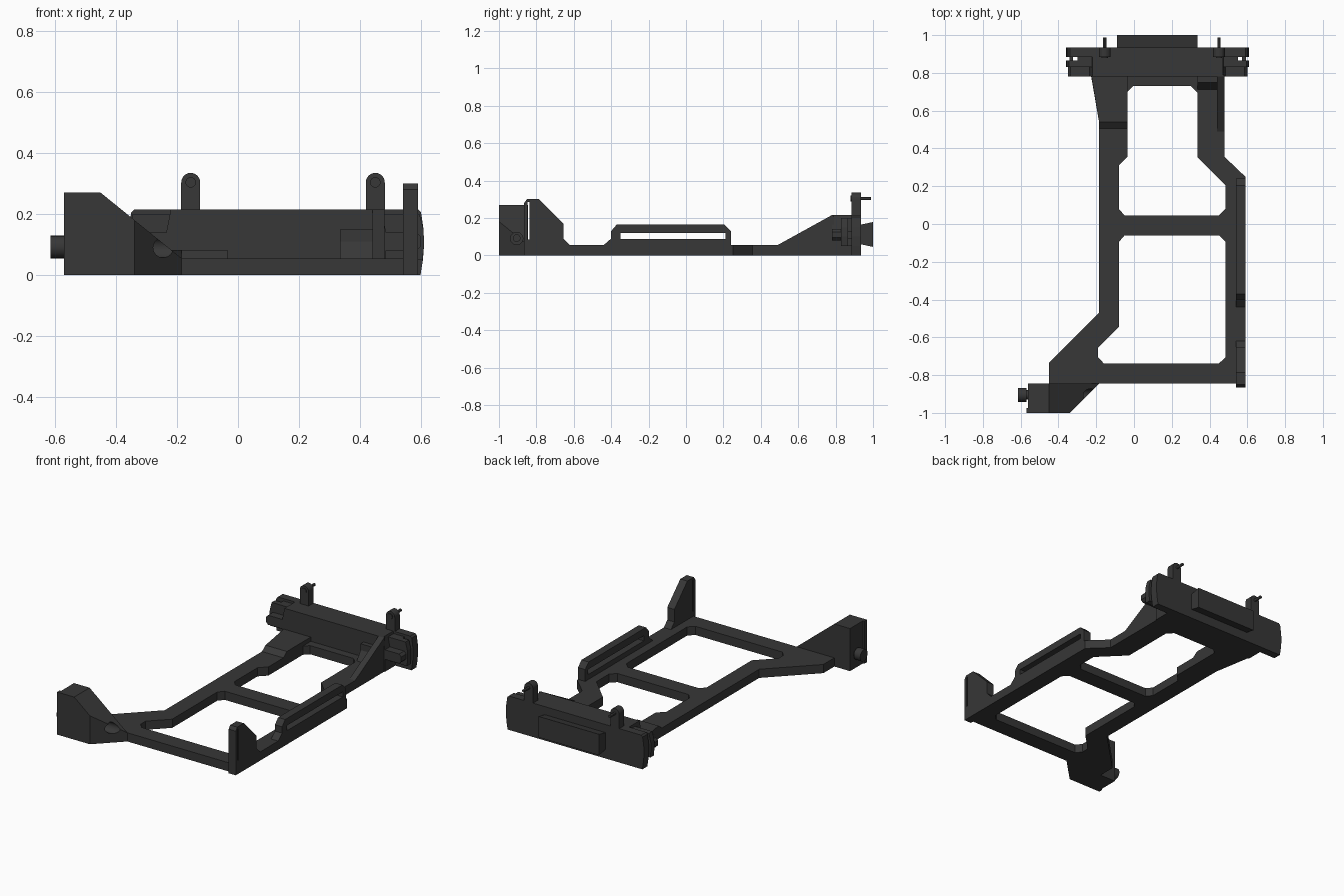
import bpy, bmesh, math
from mathutils import Vector

mat = bpy.data.materials.new("dark_grey")
mat.diffuse_color = (0.038, 0.038, 0.038, 1)
CX = 0.125  # symmetry centre of the rear bar


def prism(name, pts, axis, a, b):
    """Extrude a 2D profile along an axis: z uses (x,y), x uses (y,z), y uses (x,z)."""
    put = {'z': lambda u, v, w: (u, v, w), 'x': lambda u, v, w: (w, u, v),
           'y': lambda u, v, w: (u, w, v)}[axis]
    bm = bmesh.new()
    face = bm.faces.new([bm.verts.new(put(u, v, a)) for u, v in pts])
    ext = bmesh.ops.extrude_face_region(bm, geom=[face])
    verts = [g for g in ext['geom'] if isinstance(g, bmesh.types.BMVert)]
    bmesh.ops.translate(bm, verts=verts, vec=Vector(put(0, 0, b - a)))
    bmesh.ops.recalc_face_normals(bm, faces=bm.faces)
    me = bpy.data.meshes.new(name)
    bm.to_mesh(me)
    bm.free()
    ob = bpy.data.objects.new(name, me)
    bpy.context.collection.objects.link(ob)
    me.materials.append(mat)
    return ob


def box(name, x0, x1, y0, y1, z0, z1):
    return prism(name, [(x0, y0), (x1, y0), (x1, y1), (x0, y1)], 'z', z0, z1)


def cyl(name, c, r, axis, a, b, n=24):
    pts = [(c[0] + r * math.cos(2 * math.pi * i / n), c[1] + r * math.sin(2 * math.pi * i / n)) for i in range(n)]
    ob = prism(name, pts, axis, a, b)
    bpy.context.view_layer.objects.active = ob
    ob.select_set(True)
    bpy.ops.object.shade_smooth_by_angle(angle=math.radians(30))
    ob.select_set(False)
    return ob


def cut(ob, *cutters):
    for c in cutters:
        m = ob.modifiers.new("cut", 'BOOLEAN')
        m.operation, m.solver, m.object = 'DIFFERENCE', 'EXACT', c
        bpy.context.view_layer.objects.active = ob
        bpy.ops.object.modifier_apply(modifier=m.name)
        bpy.data.objects.remove(c)


def mirror_pts(pts):
    return [(2 * CX - u, v) for u, v in pts]


# Base frame with two chamfered windows
frame = prism("base_frame", [(-0.23, 0.80), (-0.185, 0.54), (-0.185, -0.47), (-0.45, -0.735), (-0.45, -0.845),
                             (0.59, -0.845), (0.59, 0.25), (0.48, 0.355), (0.48, 0.80)], 'z', 0, 0.055)
rear_window = [(-0.035, 0.70), (-0.005, 0.73), (0.30, 0.73), (0.335, 0.695), (0.335, 0.355), (0.485, 0.205),
               (0.485, 0.08), (0.45, 0.045), (-0.05, 0.045), (-0.08, 0.08), (-0.08, 0.31), (-0.035, 0.355)]
front_window = [(-0.08, -0.095), (-0.05, -0.06), (0.45, -0.06), (0.485, -0.095), (0.485, -0.705), (0.45, -0.738),
                (-0.16, -0.738), (-0.19, -0.705), (-0.19, -0.655), (-0.08, -0.545)]
cut(frame, prism("c", rear_window, 'z', -0.1, 0.2), prism("c", front_window, 'z', -0.1, 0.2))

# Right side wall: front post, low link and slotted rail
wall = prism("side_wall", [(-0.865, 0), (-0.865, 0.28), (-0.85, 0.30), (-0.785, 0.30), (-0.655, 0.17),
                           (-0.655, 0.09), (-0.62, 0.055), (-0.44, 0.055), (-0.40, 0.09), (-0.40, 0.13),
                           (-0.37, 0.165), (0.205, 0.165), (0.24, 0.13), (0.24, 0)], 'x', 0.54, 0.59)
cut(wall, box("c", 0.4, 0.7, -0.35, 0.21, 0.087, 0.12), box("c", 0.4, 0.7, -0.847, -0.836, 0.085, 0.285))

# Front left clamp block with sloped top, angled corner, lip and screw
block = prism("clamp_block", [(-0.56, 0), (-0.56, 0.27), (-0.45, 0.27), (-0.185, 0.055), (-0.185, 0)], 'y', -1, -0.845)
cut(block, prism("c", [(-0.44, -1.1), (-0.085, -0.745), (0, -0.745), (0, -1.1)], 'z', -0.1, 0.4),
    cyl("c", (-0.905, 0.09), 0.033, 'x', -0.36, 0))
box("clamp_lip", -0.57, -0.56, -1, -0.975, 0, 0.27)
cyl("screw_head", (-0.905, 0.092), 0.037, 'x', -0.615, -0.57)
cyl("screw_neck", (-0.905, 0.092), 0.025, 'x', -0.57, -0.555)
cyl("screw_end", (-0.905, 0.092), 0.02, 'x', -0.37, -0.33)

# Raised pads and gusset where the arms meet the rear bar
step = prism("left_arm_step", [(-0.225, 0.78), (-0.185, 0.54), (-0.185, 0.505), (-0.035, 0.505), (-0.035, 0.78)],
             'z', 0.055, 0.082)
cut(step, prism("c", [(0.4, 0.05), (0.505, 0.055), (0.54, 0.082), (0.54, 0.1), (0.4, 0.1)], 'x', -0.5, 0.2))
prism("right_arm_step", [(0.71, 0.05), (0.75, 0.11), (0.75, 0.15), (0.79, 0.15), (0.79, 0.05)], 'x', 0.335, 0.44)
prism("right_gusset", [(0.49, 0.055), (0.78, 0.215), (0.79, 0.215), (0.79, 0.05)], 'x', 0.44, 0.48)

# Rear bar: central body and full width back plate with rounded ends
prism("rear_body", [(-0.235, 0), (0.485, 0), (0.485, 0.14), (0.47, 0.215), (-0.22, 0.215), (-0.235, 0.14)],
      'y', 0.78, 0.89)
half = [(0.598, 0), (0.606, 0.05), (0.61, 0.1), (0.608, 0.15), (0.60, 0.205), (0.59, 0.215)]
prism("rear_plate", half + mirror_pts(half)[::-1], 'y', 0.885, 0.935)

# Bar end fittings, mirrored left and right
end = [(0.47, 0.05), (0.605, 0.05), (0.61, 0.10), (0.608, 0.15), (0.595, 0.20), (0.47, 0.20)]
knob = [(0.47, 0.09), (0.48, 0.08), (0.585, 0.08), (0.60, 0.095), (0.60, 0.125), (0.585, 0.14), (0.47, 0.14)]
for side, f in (("right", lambda p: p), ("left", mirror_pts)):
    prism(side + "_end_jaw", f(end), 'y', 0.83, 0.865)
    prism(side + "_end_knob", f(knob), 'y', 0.78, 0.83)
    prism(side + "_end_core", f([(0.47, 0.05), (0.55, 0.05), (0.55, 0.20), (0.47, 0.20)]), 'y', 0.86, 0.89)
    prism(side + "_end_tab", f([(0.572, 0.09), (0.592, 0.09), (0.592, 0.13), (0.572, 0.13)]), 'y', 0.86, 0.89)

# Rounded lugs with pins
for side, x in (("left", -0.155), ("right", 0.45)):
    arc = [(x + 0.031 * math.cos(math.pi * i / 12), 0.304 + 0.031 * math.sin(math.pi * i / 12)) for i in range(13)]
    prism(side + "_lug", arc + [(x - 0.031, 0.2), (x + 0.031, 0.2)], 'y', 0.885, 0.935)
    cyl(side + "_lug_boss", (x, 0.304), 0.017, 'y', 0.88, 0.886)
    cyl(side + "_lug_pin", (x, 0.304), 0.009, 'y', 0.93, 0.988, 12)

# Flared pad on the back
prism("rear_pad", [(0.93, 0.06), (1.0, 0.045), (1.0, 0.178), (0.93, 0.163)], 'x', -0.09, 0.337)
